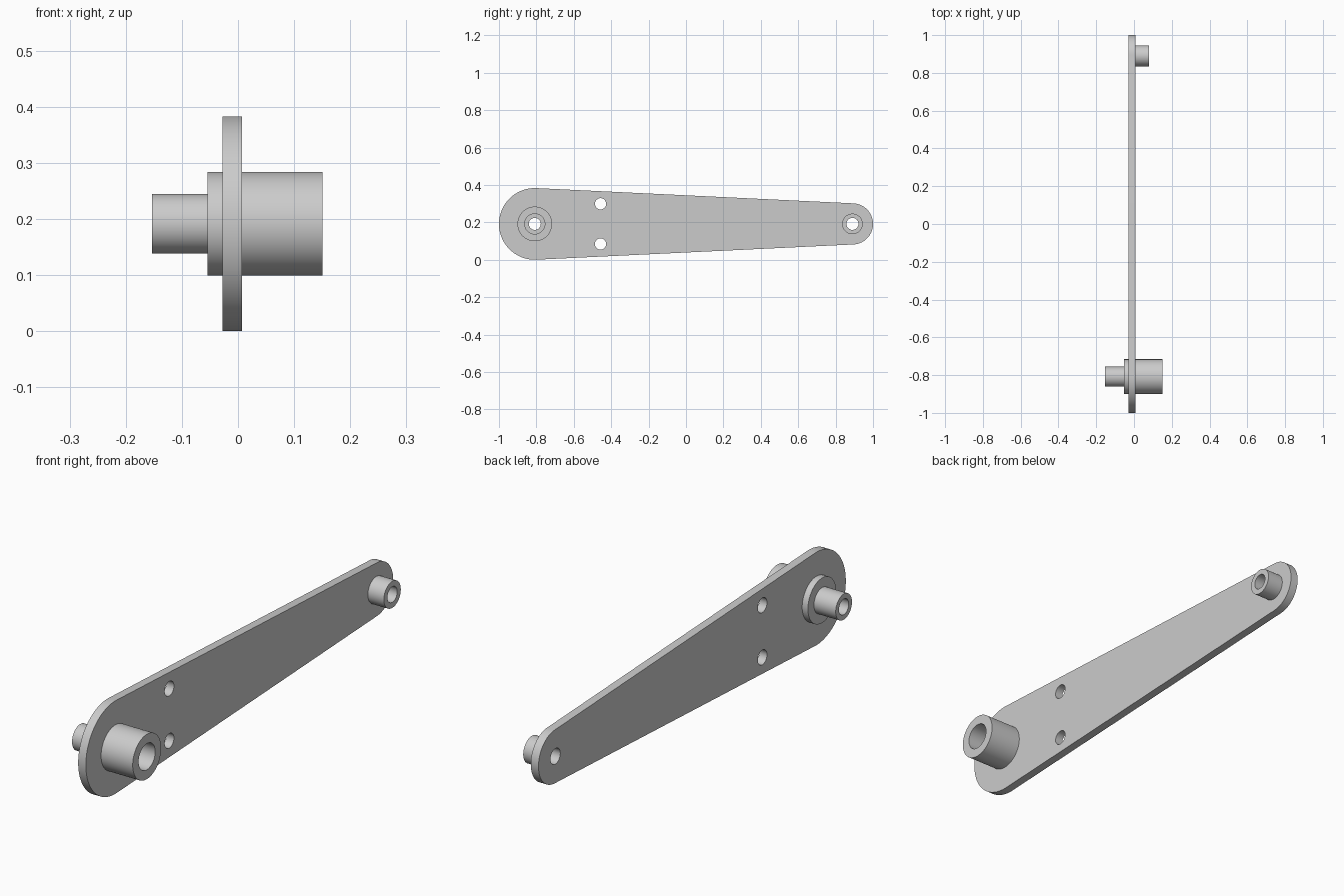
import bpy, bmesh, math
from mathutils import Matrix, Vector

cube = bpy.data.objects.get("Cube")
if cube:
    bpy.data.objects.remove(cube, do_unlink=True)

grey = bpy.data.materials.new("light grey metal")
grey.use_nodes = True
COLOUR = (0.6, 0.6, 0.6, 1)
grey.diffuse_color = COLOUR
grey.node_tree.nodes["Principled BSDF"].inputs["Base Color"].default_value = COLOUR

Z = 0.1915                      # height of the arm's centre line
PIVOT_Y, PIVOT_R = -0.8085, 0.1915
TIP_Y, TIP_R = 0.89, 0.11
BORE_R = 0.032
PLATE_X0, PLATE_X1 = -0.028, 0.007


def arc(cy, cz, r, a0, a1, n):
    return [(cy + r * math.cos(a0 + (a1 - a0) * i / n),
             cz + r * math.sin(a0 + (a1 - a0) * i / n)) for i in range(n + 1)]


def circle(cy, cz, r, n=64):
    return arc(cy, cz, r, 0, math.tau, n)[:-1]


def finish(obj):
    obj.data.materials.clear()
    obj.data.materials.append(grey)
    bpy.ops.object.select_all(action='DESELECT')
    obj.select_set(True)
    bpy.context.view_layer.objects.active = obj
    bpy.ops.object.shade_smooth_by_angle(angle=math.radians(30))


def plate(name, loops, x0, x1):
    """Extrude a (y, z) outline with holes along x."""
    curve = bpy.data.curves.new(name + "_outline", 'CURVE')
    curve.dimensions = '2D'
    curve.fill_mode = 'BOTH'
    curve.extrude = (x1 - x0) / 2
    for pts in loops:
        spline = curve.splines.new('POLY')
        spline.points.add(len(pts) - 1)
        for p, (y, z) in zip(spline.points, pts):
            p.co = (y, z, 0, 1)
        spline.use_cyclic_u = True
    helper = bpy.data.objects.new(name + "_outline", curve)
    bpy.context.collection.objects.link(helper)
    bpy.context.view_layer.update()
    mesh = bpy.data.meshes.new_from_object(
        helper.evaluated_get(bpy.context.evaluated_depsgraph_get()))
    bpy.data.objects.remove(helper, do_unlink=True)
    # Stand the flat outline up: local x, y, z become world y, z, x
    mesh.transform(Matrix(((0, 0, 1, (x0 + x1) / 2), (1, 0, 0, 0),
                           (0, 1, 0, 0), (0, 0, 0, 1))))
    bm = bmesh.new()
    bm.from_mesh(mesh)
    bmesh.ops.remove_doubles(bm, verts=bm.verts, dist=1e-5)
    bmesh.ops.recalc_face_normals(bm, faces=bm.faces)
    bm.to_mesh(mesh)
    bm.free()
    mesh.name = name
    obj = bpy.data.objects.new(name, mesh)
    bpy.context.collection.objects.link(obj)
    finish(obj)


def turned(name, profile, cy, open_ends=False, n=64):
    """Spin a closed (x, radius) profile about the x axis."""
    bm = bmesh.new()
    verts = [bm.verts.new((x, cy, Z + r)) for x, r in profile]
    edges = [bm.edges.new((verts[i - 1], verts[i])) for i in range(len(verts))]
    bmesh.ops.spin(bm, geom=verts + edges, cent=Vector((0, cy, Z)),
                   axis=Vector((1, 0, 0)), angle=math.tau, steps=n)
    bmesh.ops.remove_doubles(bm, verts=bm.verts, dist=1e-5)
    bmesh.ops.recalc_face_normals(bm, faces=bm.faces)
    mesh = bpy.data.meshes.new(name)
    bm.to_mesh(mesh)
    bm.free()
    obj = bpy.data.objects.new(name, mesh)
    bpy.context.collection.objects.link(obj)
    finish(obj)


# Tapered arm plate: two end arcs joined by tangent edges, with round holes
t = math.acos((PIVOT_R - TIP_R) / (TIP_Y - PIVOT_Y))
outline = (arc(TIP_Y, Z, TIP_R, -t, t, 48)
           + arc(PIVOT_Y, Z, PIVOT_R, t, math.tau - t, 64))
HUB_R = 0.0925
holes = [circle(PIVOT_Y, Z, HUB_R), circle(TIP_Y, Z, BORE_R)]
holes += [circle(-0.457, Z + s * 0.1075, 0.03, 48) for s in (1, -1)]
plate("arm_plate", [outline] + holes, PLATE_X0, PLATE_X1)

# Pivot hub through the plate: wide boss, narrow stub, counterbored
turned("pivot_hub", [(0.151, HUB_R), (-0.054, HUB_R), (-0.054, 0.053),
                     (-0.153, 0.053), (-0.153, BORE_R), (-0.028, BORE_R),
                     (-0.028, 0.054), (0.151, 0.054)], PIVOT_Y)

# Hollow boss at the narrow end
turned("tip_boss", [(0.08, 0.055), (PLATE_X1, 0.055),
                    (PLATE_X1, BORE_R), (0.08, BORE_R)], TIP_Y)
